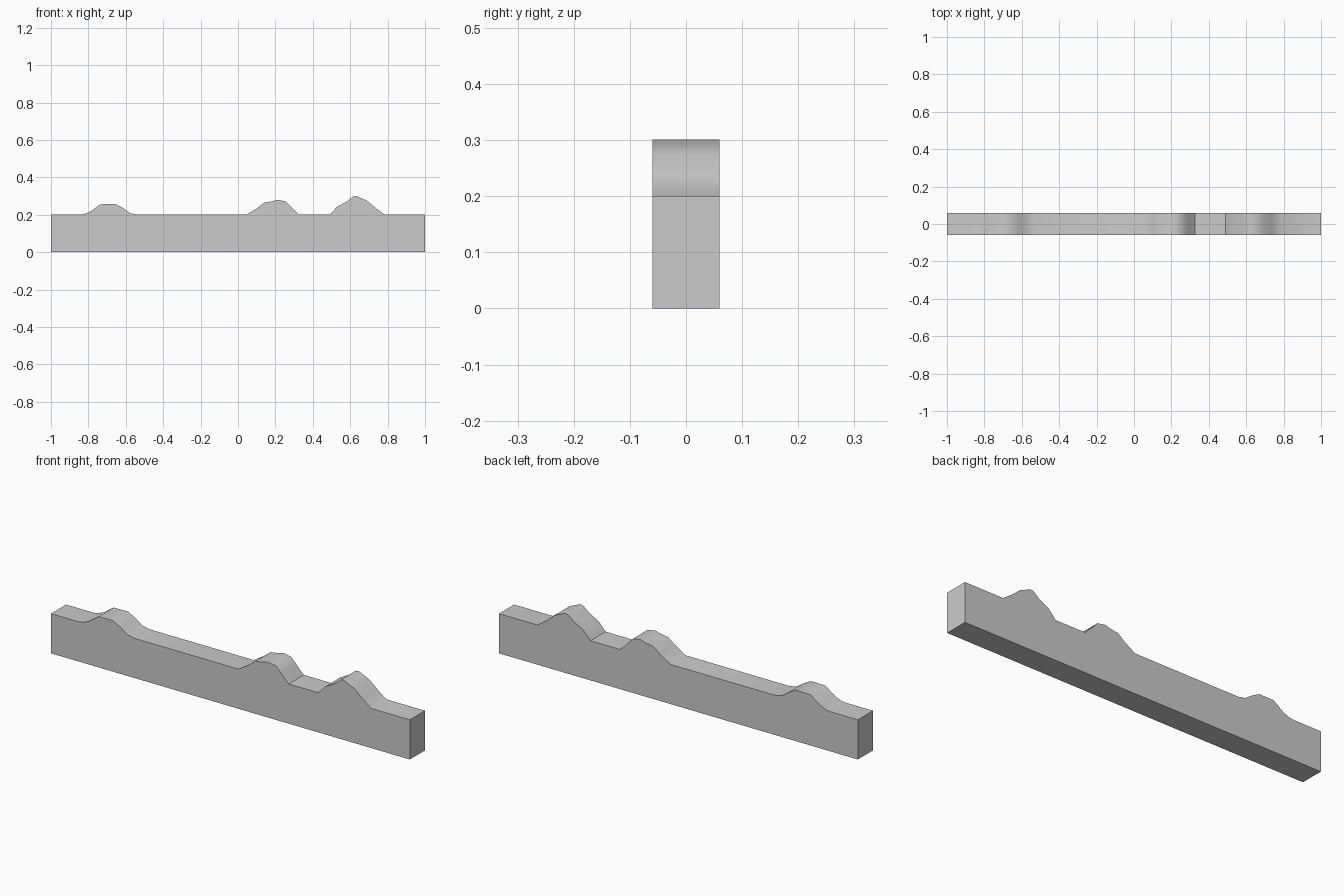
import bpy, bmesh, math

if "Cube" in bpy.data.objects:
    bpy.data.objects.remove(bpy.data.objects["Cube"])

# Low wall outline, with three uneven mounds along the top (x, z)
mounds = [
    [(-0.85, 0.2), (-0.825, 0.203), (-0.79, 0.217), (-0.735, 0.256), (-0.655, 0.257),
     (-0.615, 0.236), (-0.575, 0.208), (-0.535, 0.2)],
    [(0.045, 0.2), (0.10, 0.234), (0.14, 0.265), (0.185, 0.272), (0.21, 0.28),
     (0.255, 0.272), (0.285, 0.24), (0.325, 0.2)],
    [(0.49, 0.2), (0.53, 0.243), (0.585, 0.272), (0.612, 0.296), (0.63, 0.301),
     (0.69, 0.275), (0.735, 0.237), (0.785, 0.2)],
]
outline = [(-1, 0), (-1, 0.2)] + [p for m in mounds for p in m] + [(1, 0.2), (1, 0)]
HALF_DEPTH = 0.06

# Extrude the outline from front to back
bm = bmesh.new()
face = bm.faces.new([bm.verts.new((x, -HALF_DEPTH, z)) for x, z in outline])
ext = bmesh.ops.extrude_face_region(bm, geom=[face], use_keep_orig=True)
moved = [v for v in ext["geom"] if isinstance(v, bmesh.types.BMVert)]
bmesh.ops.translate(bm, verts=moved, vec=(0, 2 * HALF_DEPTH, 0))
bmesh.ops.recalc_face_normals(bm, faces=bm.faces[:])

mesh = bpy.data.meshes.new("mounded_wall")
bm.to_mesh(mesh)
bm.free()
wall = bpy.data.objects.new("mounded_wall", mesh)
bpy.context.collection.objects.link(wall)

# Smooth mounds, crisp outer edges
bpy.context.view_layer.objects.active = wall
wall.select_set(True)
bpy.ops.object.shade_smooth_by_angle(angle=math.radians(40))
